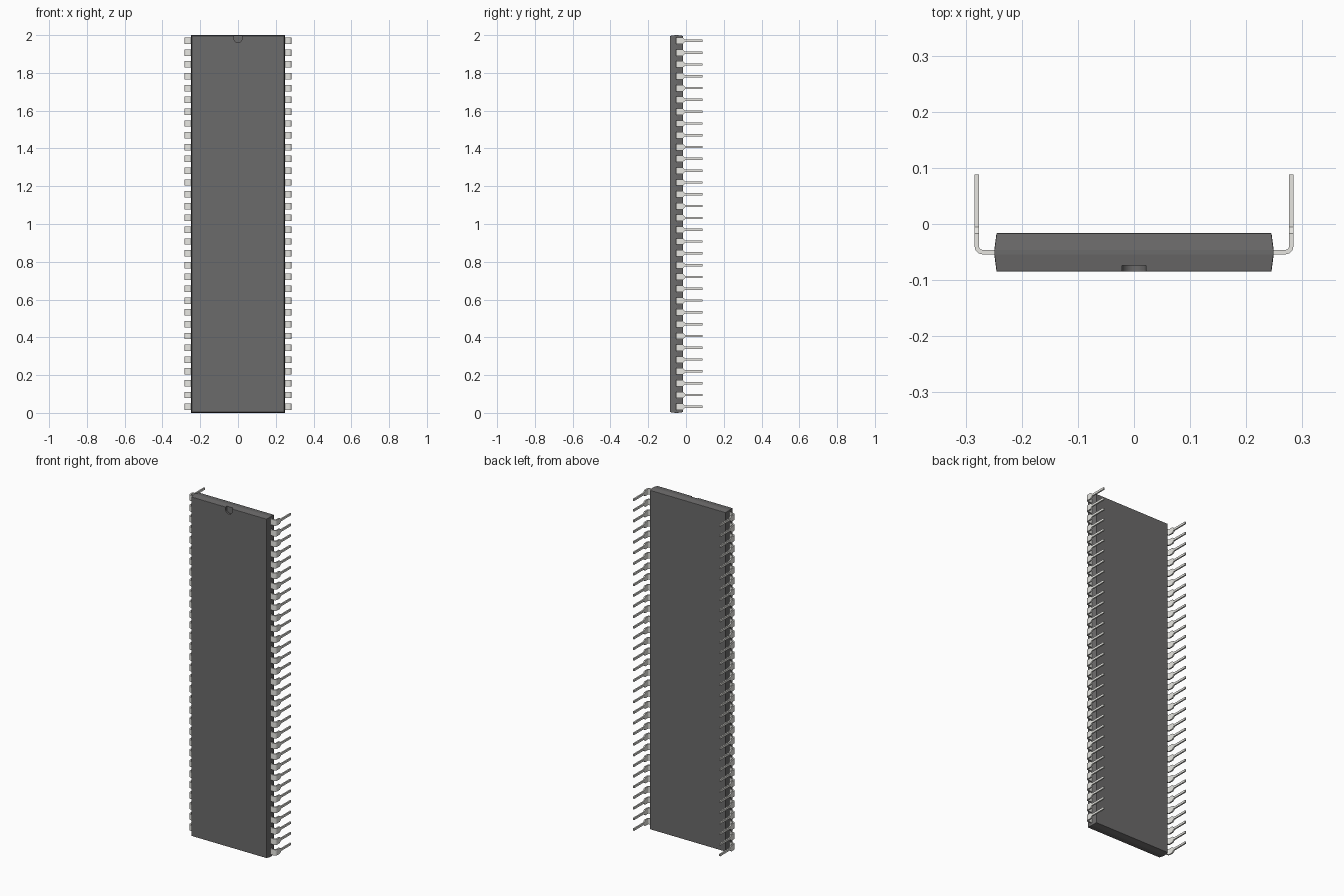
import bpy, bmesh, math

cube = bpy.data.objects.get("Cube")
if cube:
    bpy.data.objects.remove(cube, do_unlink=True)


def material(name, rgb, rough):
    m = bpy.data.materials.new(name)
    m.use_nodes = True
    m.diffuse_color = (*rgb, 1)
    b = m.node_tree.nodes["Principled BSDF"]
    b.inputs["Base Color"].default_value = (*rgb, 1)
    b.inputs["Roughness"].default_value = rough
    return m


black = material("dark plastic", (0.148, 0.145, 0.145), 0.6)
metal = material("lead metal", (0.824, 0.820, 0.781), 0.4)


def loft(name, rings, mat):
    """Closed solid through rings that all have the same number of points."""
    bm = bmesh.new()
    loops = [[bm.verts.new(p) for p in ring] for ring in rings]
    n = len(rings[0])
    for a, b in zip(loops, loops[1:]):
        for i in range(n):
            j = (i + 1) % n
            bm.faces.new((a[i], a[j], b[j], b[i]))
    bm.faces.new(loops[0])
    bm.faces.new(loops[-1])
    bmesh.ops.recalc_face_normals(bm, faces=bm.faces)
    me = bpy.data.meshes.new(name)
    bm.to_mesh(me)
    bm.free()
    me.materials.append(mat)
    ob = bpy.data.objects.new(name, me)
    bpy.context.collection.objects.link(ob)
    return ob


def apply(ob, mod):
    bpy.context.view_layer.objects.active = ob
    bpy.ops.object.modifier_apply(modifier=mod.name)


# Body: a slab widest along its parting band, with drafted sides
def slab_ring(y, inset):
    x, z = 0.249 - inset, 1 - inset
    return [(-x, y, 1 - z), (x, y, 1 - z), (x, y, 1 + z), (-x, y, 1 + z)]


body = loft("body", [slab_ring(-0.085, 0.004), slab_ring(-0.054, 0),
                     slab_ring(-0.046, 0), slab_ring(-0.016, 0.004)], black)
bev = body.modifiers.new("Edge", "BEVEL")
bev.width, bev.segments = 0.002, 2
bev.limit_method, bev.angle_limit = "ANGLE", math.radians(40)
apply(body, bev)

# Orientation notch: U shape open at the upper end
r, zc = 0.021, 1.981
u = [(r * math.cos(a), zc + r * math.sin(a))
     for a in (math.pi + math.pi * i / 16 for i in range(17))]
u += [(r, 2.05), (-r, 2.05)]
cutter = loft("notch_cutter", [[(x, y, z) for x, z in u] for y in (-0.12, -0.074)], black)
cutter.hide_render = True
cut = body.modifiers.new("Notch", "BOOLEAN")
cut.object, cut.solver = cutter, "EXACT"
apply(body, cut)
bpy.data.objects.remove(cutter, do_unlink=True)

# Lead: flat strip, bent backwards, wide shoulder narrowing to a thin leg
WIDE, THIN, THICK = 0.017, 0.006, 0.008
XO, YO, RO = 0.284, -0.054, 0.014
stations = [((0.240, YO), (0.240, YO + THICK), WIDE)]       # outer, inner, half width
for i in range(7):
    a = math.pi / 2 * i / 6
    cx, cy, ri = XO - RO, YO + RO, RO - THICK
    stations.append(((cx + RO * math.sin(a), cy - RO * math.cos(a)),
                     (cx + ri * math.sin(a), cy - ri * math.cos(a)), WIDE))
for y, w in ((-0.017, WIDE), (-0.005, THIN), (0.088, THIN)):
    stations.append(((XO, y), (XO - THICK, y), w))

PINS, PITCH = 32, 0.0625
for side, label in ((1, "left"), (-1, "right")):
    first = None
    for k in range(PINS):
        z = 1.001 + (k - (PINS - 1) / 2) * PITCH
        if first is None:
            rings = [[(side * o[0], o[1], -w), (side * o[0], o[1], w),
                      (side * q[0], q[1], w), (side * q[0], q[1], -w)]
                     for o, q, w in stations]
            ob = first = loft(f"{label}_lead_1", rings, metal)
            bpy.ops.object.select_all(action="DESELECT")
            ob.select_set(True)
            bpy.context.view_layer.objects.active = ob
            bpy.ops.object.shade_smooth_by_angle(angle=math.radians(25))
        else:
            ob = bpy.data.objects.new(f"{label}_lead_{k + 1}", first.data)
            bpy.context.collection.objects.link(ob)
        ob.location.z = z
